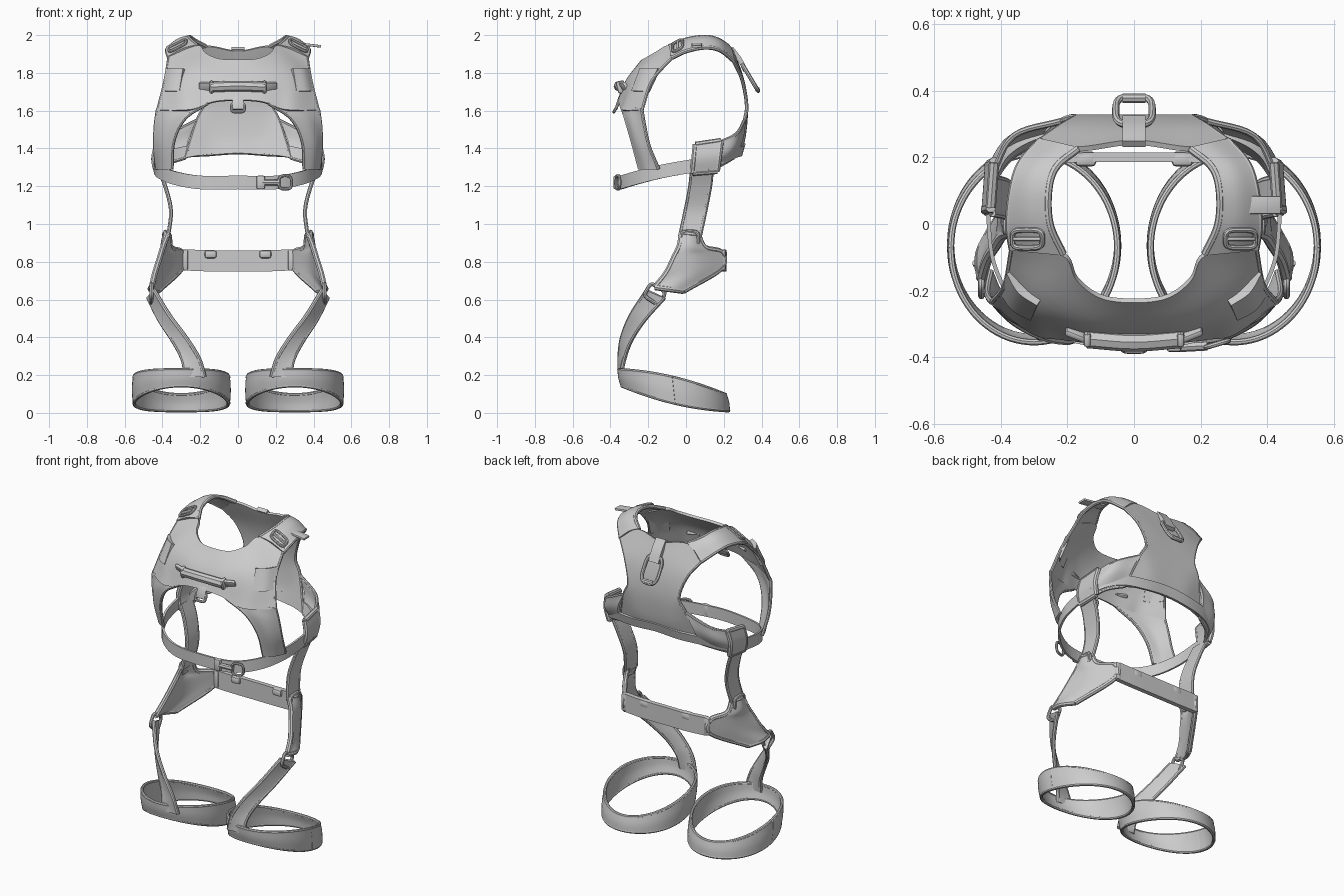
import bpy, math
from mathutils import Vector

if "Cube" in bpy.data.objects:
    bpy.data.objects.remove(bpy.data.objects["Cube"])

shade = (0.6, 0.6, 0.6, 1)
grey = bpy.data.materials.new("light grey webbing")
grey.use_nodes = True
grey.diffuse_color = shade
grey.node_tree.nodes["Principled BSDF"].inputs["Base Color"].default_value = shade
made = []
SIDES = (("left", 1), ("right", -1))


def spline(points, steps=6):
    """Catmull-Rom curve through the points."""
    p = [Vector(q) for q in points]
    p = [2 * p[0] - p[1]] + p + [2 * p[-1] - p[-2]]
    out = []
    for a, b, c, d in zip(p, p[1:], p[2:], p[3:]):
        for k in range(steps):
            t = k / steps
            out.append(b + (c - a) * t / 2 + (a - 2.5 * b + 2 * c - d / 2) * t * t
                       + (3 * b - a - 3 * c + d) * t ** 3 / 2)
    return out + [p[-2]]


def flip(points, side=-1):
    return [(q[0] * side, q[1], q[2]) for q in points]


def add(name, data):
    ob = bpy.data.objects.new(name, data)
    bpy.context.collection.objects.link(ob)
    data.materials.append(grey)
    made.append(ob)
    return ob


def tube(name, points, radius=.008, closed=False):
    curve = bpy.data.curves.new(name, "CURVE")
    curve.dimensions = "3D"
    curve.bevel_depth, curve.bevel_resolution, curve.use_fill_caps = radius, 2, True
    line = curve.splines.new("POLY")
    line.points.add(len(points) - 1)
    for p, q in zip(line.points, points):
        p.co = (*q, 1)
    line.use_cyclic_u = closed
    add(name, curve)


def sheet(name, rails, thick=.016, piping="", steps=6):
    """Smooth cloth lofted across the rails; piping names the bound edges."""
    fine = [spline(rail, steps) for rail in rails]
    grid = list(zip(*[spline(row, steps) for row in zip(*fine)]))
    wide = len(grid[0])
    faces = [(i * wide + j, i * wide + j + 1, (i + 1) * wide + j + 1, (i + 1) * wide + j)
             for i in range(len(grid) - 1) for j in range(wide - 1)]
    mesh = bpy.data.meshes.new(name)
    mesh.from_pydata([q for row in grid for q in row], [], faces)
    ob = add(name, mesh)
    mod = ob.modifiers.new("thickness", "SOLIDIFY")
    mod.thickness, mod.offset = thick, 0
    edges = {"first": [row[0] for row in grid], "last": [row[-1] for row in grid],
             "start": grid[0], "end": grid[-1]}
    for edge in piping.split():
        tube(name + "_binding", edges[edge], thick * .6)
    return ob


def symmetric(name, rails, **options):
    sheet(name, [flip(rail) for rail in rails[:0:-1]] + rails, **options)


def pair(name, rails, **options):
    for label, side in SIDES:
        sheet(label + "_" + name, [flip(rail, side) for rail in rails], **options)


def crown(first, last, lift):
    """Two edges with a raised middle rail between them."""
    middle = [(Vector(a) + Vector(b)) / 2 + Vector(lift) for a, b in zip(first, last)]
    return [first, middle, last]


def ribbon(path, start, end):
    """Crosswise rails along a strap whose half-width turns from start to end."""
    rails = []
    for k, point in enumerate(path):
        across = Vector(start).lerp(Vector(end), k / (len(path) - 1))
        rails.append([Vector(point) - across, Vector(point) + across])
    return rails


def plate(name, centre, u, v, thick=.02):
    c, u, v = Vector(centre), Vector(u), Vector(v)
    ob = sheet(name, [[c - u - v, c + u - v], [c - u + v, c + u + v]], thick=thick, steps=2)
    bevel = ob.modifiers.new("soft edge", "BEVEL")
    bevel.width, bevel.segments = thick * .3, 2


def ring(name, centre, u, v, radius=.008, power=.5):
    """Rounded rectangular loop spanned by half-axes u and v."""
    points = []
    for k in range(28):
        x, y = math.cos(k * math.tau / 28), math.sin(k * math.tau / 28)
        points.append(Vector(centre) + Vector(u) * math.copysign(abs(x) ** power, x)
                      + Vector(v) * math.copysign(abs(y) ** power, y))
    tube(name, points, radius, True)


# Chest bib, each rail running from neckline to arch
symmetric("chest_bib", [
    [(0, -.23, 1.865), (0, -.31, 1.76), (0, -.355, 1.655)],
    [(.1, -.217, 1.87), (.12, -.305, 1.765), (.13, -.35, 1.645)],
    [(.17, -.165, 1.9), (.22, -.275, 1.78), (.22, -.34, 1.61)],
    [(.213, -.09, 1.94), (.3, -.235, 1.785), (.3, -.325, 1.6)],
    [(.365, -.075, 1.88), (.385, -.18, 1.76), (.425, -.235, 1.6)]], piping="start end")

# Bib legs curving out of the arch and down to the chest strap
pair("bib_leg", crown(
    [(.16, -.346, 1.64), (.28, -.32, 1.56), (.34, -.285, 1.44), (.35, -.245, 1.29)],
    [(.425, -.235, 1.61), (.437, -.22, 1.52), (.44, -.195, 1.41), (.43, -.145, 1.29)],
    (.01, -.014, 0)), piping="start end")

# Shoulder yoke between neck and armhole
pair("shoulder", crown(
    [(.213, -.09, 1.94), (.253, 0, 1.975), (.257, .1, 1.99), (.235, .17, 1.975), (.17, .225, 1.94)],
    [(.365, -.075, 1.88), (.375, 0, 1.915), (.365, .1, 1.935), (.34, .18, 1.92), (.28, .25, 1.865)],
    (0, 0, .012)), thick=.02, piping="start end")

# Racer back panel, wings that wrap forward, and waistband
symmetric("back_panel", [
    [(0, .245, 1.915), (0, .295, 1.78), (0, .32, 1.63), (0, .31, 1.48), (0, .285, 1.37)],
    [(.17, .225, 1.94), (.12, .295, 1.78), (.09, .32, 1.63), (.12, .31, 1.48), (.14, .28, 1.37)],
    [(.28, .25, 1.865), (.215, .295, 1.77), (.175, .32, 1.64), (.215, .31, 1.55), (.28, .25, 1.35)]],
    piping="start end")
pair("back_wing", crown(
    [(.215, .31, 1.55), (.36, .265, 1.475), (.425, .15, 1.42)],
    [(.28, .25, 1.35), (.37, .2, 1.32), (.43, .12, 1.28)], (.015, .015, 0)), piping="start end")
hem = (0, .008, .028)
symmetric("back_waistband", ribbon(
    [(0, .295, 1.4), (.15, .29, 1.39), (.29, .26, 1.38), (.385, .205, 1.35), (.43, .12, 1.31)],
    hem, hem), thick=.024)

# Side tabs covering the strap joints
pair("side_tab", crown([(.43, .05, 1.42), (.42, .185, 1.44)], [(.43, .035, 1.27), (.42, .165, 1.28)],
                       (.015, 0, 0)), thick=.026, piping="first last start end")

# Chest strap with snap hook
upright = (0, 0, .036)
symmetric("chest_strap", ribbon(
    [(0, -.37, 1.22), (.2, -.345, 1.22), (.34, -.26, 1.245), (.42, -.12, 1.28), (.44, .05, 1.31)],
    upright, upright), thick=.012)
plate("hook_collar", (.12, -.37, 1.22), (.022, 0, 0), upright, .028)
tube("hook_bolt", [(.13, -.37, 1.22), (.22, -.365, 1.22)], .015)
ring("hook_ring", (.25, -.36, 1.22), (.034, .01, 0), upright, power=.7)

# Grab handle and lead loop on the bib
tube("handle_grip", spline([(-.14, -.345, 1.725), (0, -.355, 1.73), (.14, -.345, 1.725)]), .028)
plate("lead_tab", (0, -.36, 1.64), (.03, 0, 0), (0, .012, .035), .016)
ring("lead_ring", (0, -.37, 1.615), (.034, 0, 0), (0, .012, .022))

# Chest patches
pair("bib_patch", crown([(.285, -.235, 1.82), (.305, -.28, 1.7)], [(.372, -.143, 1.82), (.393, -.2, 1.7)],
                        (.01, -.01, 0)), thick=.026)

# Loose end of the left shoulder strap
plate("loose_strap_end", (.36, .057, 1.95), (.08, 0, -.01), (0, .027, 0), .014)

# Back carabiner and its loop
tab = (.034, 0, 0)
sheet("carabiner_loop", ribbon([(0, .24, 1.93), (0, .285, 1.87), (0, .315, 1.81)], tab, tab), thick=.024)
ring("carabiner", (0, .34, 1.775), (.055, 0, 0), (0, .042, -.07), .011, .6)
tube("carabiner_gate", [(-.035, .378, 1.712), (.035, .378, 1.712)], .014)

# Hangers from the side tabs to the hip pads
web = (0, .053, 0)
pair("hanger", ribbon([(.425, .085, 1.3), (.385, .075, 1.2), (.355, .05, 1.07), (.37, .02, .93)],
                      web, web), thick=.018, piping="first last")

# Hip pads and rear belt
pair("hip_pad", crown(
    [(.37, -.025, .95), (.395, -.035, .885), (.415, -.065, .82), (.44, -.105, .74), (.458, -.165, .665)],
    [(.365, .065, .94), (.355, .1, .875), (.3, .185, .85), (.3, .185, .765), (.425, -.015, .645)],
    (.02, 0, 0)), thick=.026, piping="first last start end")
belt = (0, 0, .056)
symmetric("hip_belt", ribbon([(0, .2, .805), (.15, .2, .805), (.28, .195, .81)], belt, belt), thick=.028)

# Leg straps twisting from the outer hip to the front of each thigh
pair("leg_strap", ribbon(
    [(.46, -.16, .63), (.39, -.255, .505), (.31, -.315, .39), (.25, -.34, .285), (.228, -.346, .19)],
    (.015, .045, -.02), (.05, 0, 0)), thick=.02, piping="first last")

# Thigh loops, lower at the back and deeper at the sides
low, middle, high = [], [], []
for k in range(33):
    c, s = math.cos(k * math.tau / 32), math.sin(k * math.tau / 32)
    x, y, z = .3 + .25 * c, -.065 + .282 * s, .12 - .066 * s
    half = .042 + .026 * c * c
    low.append((x, y + .008, z - half))
    middle.append((x + .004 * c, y + .004 * s, z))
    high.append((x, y - .008, z + half))
pair("thigh_loop", [low, middle, high], piping="start end", steps=3)

# Buckles and fittings repeated on both sides
for label, side in SIDES:
    plate(label + "_handle_anchor", (side * .175, -.325, 1.725), (.03, side * .012, 0), (0, -.015, .025))
    plate(label + "_handle_cuff", (side * .14, -.343, 1.725), (.012, 0, 0), (0, -.008, .032), .046)
    ring(label + "_shoulder_buckle", (side * .32, -.045, 1.945), (.045, 0, side * -.023), (0, .027, .013))
    plate(label + "_buckle_bar", (side * .32, -.045, 1.945), (.042, 0, side * -.021), (0, .006, 0), .016)
    ring(label + "_hip_buckle", (side * .385, .02, .925), (0, .045, 0), (0, 0, .035), .01)
    ring(label + "_leg_buckle", (side * .458, -.165, .63), (0, .04, -.025), (0, .02, .035), .01)
    plate(label + "_belt_buckle", (side * .285, .193, .81), (.022, 0, 0), belt, .035)
    plate(label + "_belt_keeper", (side * .145, .195, .84), (.032, 0, 0), (0, 0, .022), .045)

# Bake modifiers and shade
bpy.ops.object.select_all(action="DESELECT")
for ob in made:
    ob.select_set(True)
bpy.context.view_layer.objects.active = made[0]
bpy.ops.object.convert(target="MESH")
bpy.ops.object.shade_smooth_by_angle(angle=math.radians(40))
